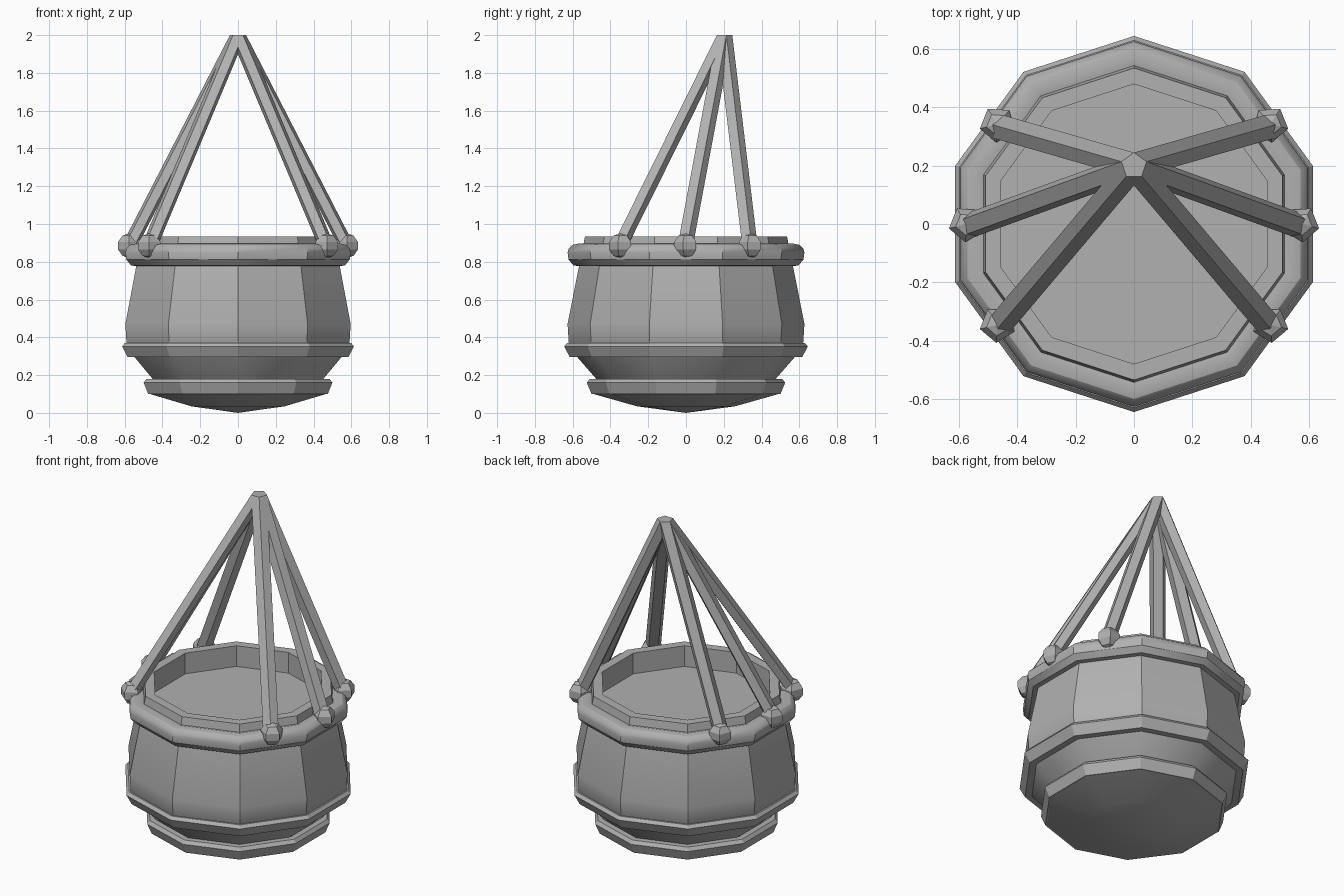
import bpy, bmesh
from math import cos, sin, radians, pi

if "Cube" in bpy.data.objects:
    bpy.data.objects.remove(bpy.data.objects["Cube"])

grey = bpy.data.materials.new("dark_grey")
grey.diffuse_color = (0.44, 0.44, 0.44, 1)
grey.use_nodes = True
grey.node_tree.nodes["Principled BSDF"].inputs["Base Color"].default_value = grey.diffuse_color


def make_object(name, bm, smooth=False):
    bmesh.ops.recalc_face_normals(bm, faces=bm.faces)
    mesh = bpy.data.meshes.new(name)
    bm.to_mesh(mesh)
    bm.free()
    mesh.materials.append(grey)
    ob = bpy.data.objects.new(name, mesh)
    bpy.context.collection.objects.link(ob)
    if smooth:
        bpy.context.view_layer.objects.active = ob
        ob.select_set(True)
        bpy.ops.object.shade_smooth_by_angle(angle=radians(30))
        ob.select_set(False)
    return ob


def lathe(name, profile, sides=10, phase=90, centre=(0, 0, 0), closed=False, smooth=False):
    """Spin (radius, z) points into a faceted solid; radius 0 makes a pole."""
    bm = bmesh.new()
    cx, cy, cz = centre
    rings = []
    for r, z in profile:
        if r == 0:
            rings.append([bm.verts.new((cx, cy, cz + z))] * sides)
        else:
            rings.append([bm.verts.new((cx + r * cos(radians(phase) + 2 * pi * k / sides),
                                        cy + r * sin(radians(phase) + 2 * pi * k / sides),
                                        cz + z)) for k in range(sides)])
    pairs = list(zip(rings, rings[1:]))
    if closed:
        pairs.append((rings[-1], rings[0]))
    for a, b in pairs:
        for k in range(sides):
            j = (k + 1) % sides
            bm.faces.new(list(dict.fromkeys((a[k], a[j], b[j], b[k]))))
    return make_object(name, bm, smooth)


# Basket: shallow domed base, waist, bulging wall, flat rim and sunken floor
lathe("basket_body", [(0, 0), (0.26, 0.035), (0.49, 0.1), (0.49, 0.17), (0.475, 0.18),
                      (0.58, 0.30), (0.62, 0.36), (0.627, 0.47),
                      (0.565, 0.785), (0.545, 0.88), (0.535, 0.935), (0.48, 0.935),
                      (0.48, 0.81), (0, 0.81)], smooth=True)

# Two raised bands
lathe("lower_band", [(0.40, 0.1), (0.5, 0.1), (0.525, 0.16), (0.51, 0.18), (0.40, 0.18)], closed=True)
lathe("middle_band", [(0.54, 0.295), (0.615, 0.295), (0.645, 0.352), (0.63, 0.37), (0.54, 0.37)], closed=True)

# Rounded collar
lathe("collar", [(0.53, 0.775), (0.595, 0.78), (0.622, 0.812), (0.627, 0.85),
                 (0.62, 0.872), (0.60, 0.89), (0.57, 0.896), (0.53, 0.885)], closed=True, smooth=True)

# Six knobs with slanted struts meeting at the top
apex = (0, 0.2, 2.0)
strut_r, knob_r = 0.045, 0.066
knob_profile = [(0 if i in (0, 5) else knob_r * sin(i * pi / 5), -knob_r * cos(i * pi / 5)) for i in range(6)]
for side, sx in (("right", 1), ("left", -1)):
    for place, x, y in (("front", 0.468, -0.345), ("middle", 0.574, 0), ("back", 0.468, 0.342)):
        foot = (sx * x, y, 0.885)
        lathe(f"{side}_{place}_knob", knob_profile, 5, -14 if sx > 0 else 194, foot)
        bm = bmesh.new()
        low, top = [[bm.verts.new((c[0] + strut_r * cos(pi / 2 + 2 * pi * k / 5),
                                   c[1] + strut_r * sin(pi / 2 + 2 * pi * k / 5), c[2]))
                     for k in range(5)] for c in ((foot[0], y - 0.008, 0.885), apex)]
        for k in range(5):
            j = (k + 1) % 5
            bm.faces.new((low[k], low[j], top[j], top[k]))
        bm.faces.new(low)
        bm.faces.new(top)
        make_object(f"{side}_{place}_strut", bm)
